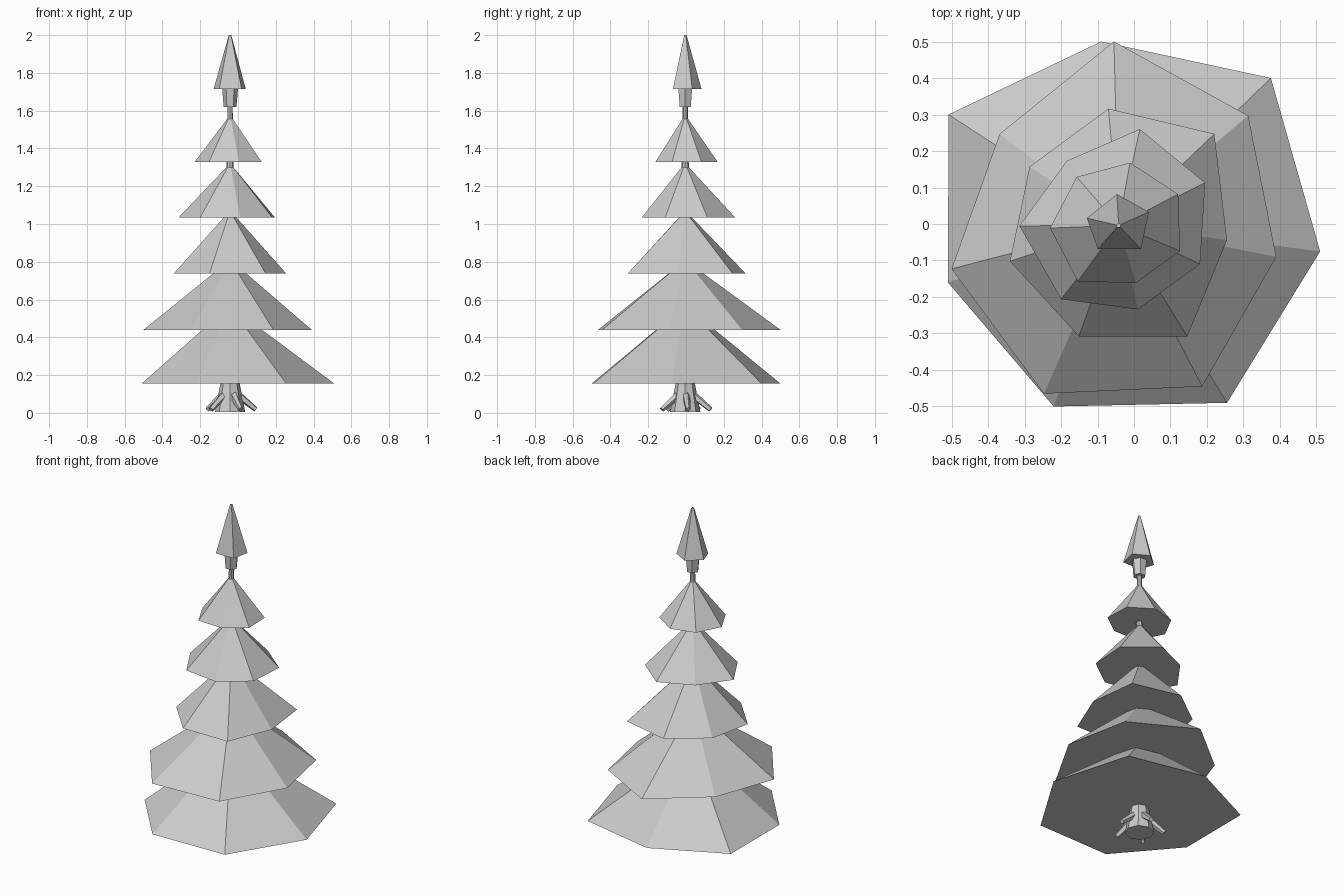
import bpy, bmesh
from math import cos, sin, radians, tau
from mathutils import Vector

if "Cube" in bpy.data.objects:
    bpy.data.objects.remove(bpy.data.objects["Cube"])

AXIS = Vector((-0.042, -0.004, 0))


def loft(name, rings):
    """Closed flat-faced solid through rings of equal point count."""
    bm = bmesh.new()
    loops = [[bm.verts.new(p) for p in ring] for ring in rings]
    n = len(loops[0])
    for a, b in zip(loops, loops[1:]):
        for i in range(n):
            j = (i + 1) % n
            bm.faces.new((a[i], a[j], b[j], b[i]))
    bm.faces.new(loops[0])
    bm.faces.new(loops[-1])
    bmesh.ops.recalc_face_normals(bm, faces=bm.faces)
    mesh = bpy.data.meshes.new(name)
    bm.to_mesh(mesh)
    bm.free()
    ob = bpy.data.objects.new(name, mesh)
    bpy.context.collection.objects.link(ob)
    return ob


def circle(center, r, n, u=Vector((1, 0, 0)), v=Vector((0, 1, 0))):
    return [center + u * (r * cos(tau * i / n)) + v * (r * sin(tau * i / n))
            for i in range(n)]


def up(z):
    return AXIS + Vector((0, 0, z))


# Irregular branch skirts: base height, top height, top radius, base outline
tiers = [
    (0.155, 0.54, 0.035, [(-.09, .50), (.375, .40), (.51, -.075), (.255, -.49),
                          (-.22, -.50), (-.51, -.16), (-.508, .30)]),
    (0.44, 0.785, 0.032, [(-.055, .50), (.313, .297), (.39, -.09), (.187, -.445),
                          (-.247, -.465), (-.50, -.123), (-.368, .247)]),
    (0.738, 1.045, 0.025, [(-.07, .316), (.22, .247), (.255, -.044), (.146, -.308),
                           (-.151, -.308), (-.34, -.102), (-.286, .157)]),
    (1.035, 1.30, 0.02, [(.016, .26), (.195, .113), (.181, -.11), (.011, -.234),
                         (-.20, -.206), (-.314, -.005), (-.184, .173)]),
    (1.328, 1.555, 0.016, [(-.011, .168), (.121, .082), (.126, -.074), (.005, -.162),
                           (-.154, -.157), (-.23, -.011), (-.157, .129)]),
    (1.715, 2.0, 0.007, [(-.047, .082), (.041, .033), (.019, -.069), (-.099, -.069),
                         (-.129, .016)]),
]
for k, (z0, z1, r, outline) in enumerate(tiers, 1):
    base = [Vector((x, y, z0)) for x, y in outline]
    top = []
    for x, y in outline:
        d = (Vector((x, y, 0)) - AXIS).normalized()
        top.append(up(z1) + d * r)
    loft(f"branch_tier_{k}", [base, top])

# Trunk, flared at the foot
profile = [(0.005, 0.08), (0.15, 0.052), (0.5, 0.036), (1.3, 0.019), (1.66, 0.013)]
loft("trunk", [circle(up(z), r, 8) for z, r in profile])

# Small collar under the tree tip
loft("tip_collar", [circle(up(1.62), 0.034, 6), circle(up(1.72), 0.042, 6)])

# Roots sloping down and outward
for k in range(5):
    a = radians(6 + 72 * k)
    out = Vector((cos(a), sin(a), 0))
    start = up(0.105) + out * 0.03
    end = up(0.018) + out * 0.137
    axis = (end - start).normalized()
    side = Vector((-sin(a), cos(a), 0))
    loft(f"root_{k + 1}", [circle(start, 0.022, 5, side, axis.cross(side)),
                           circle(end, 0.014, 5, side, axis.cross(side))])
